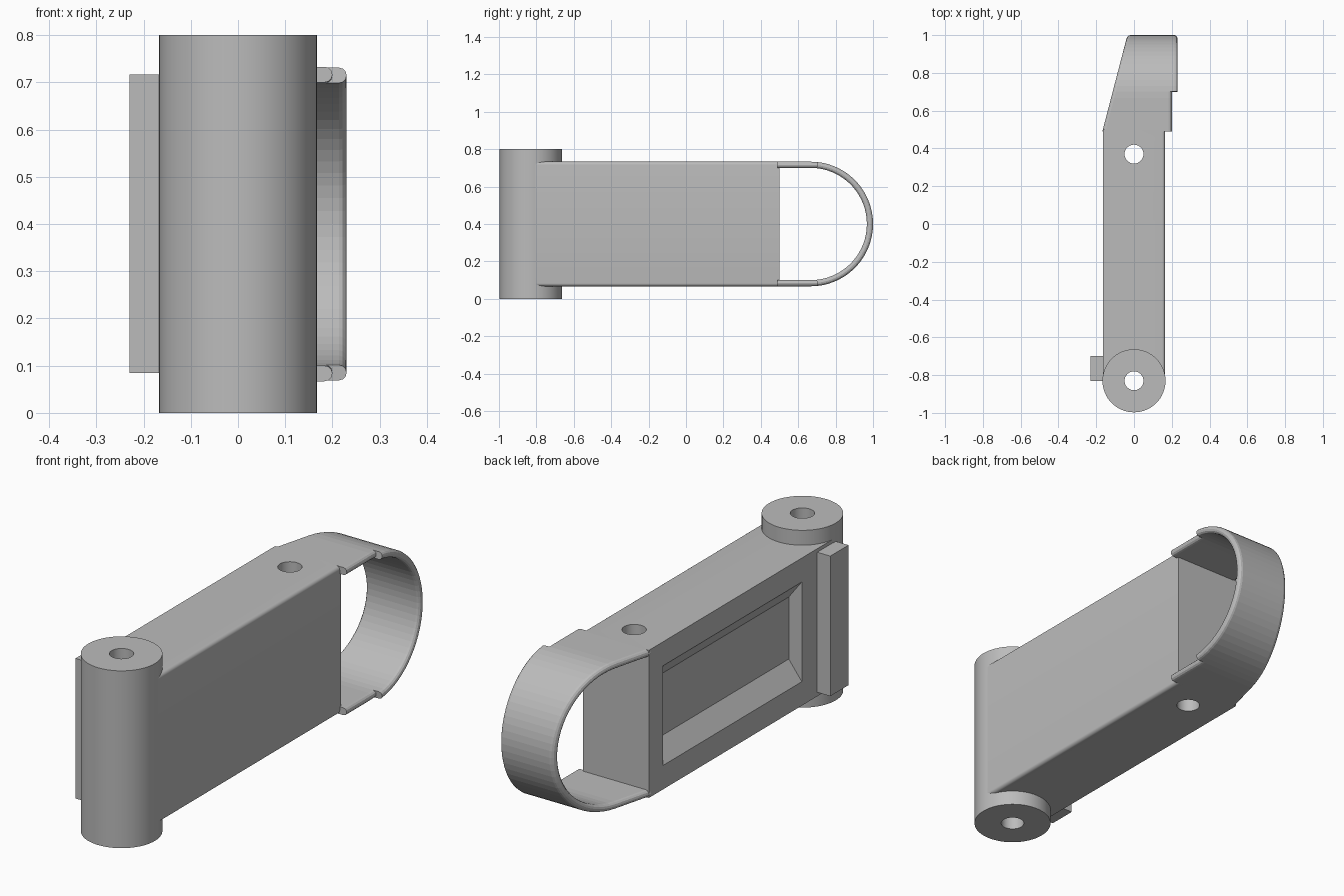
import bpy, bmesh, math
from mathutils import Vector

if "Cube" in bpy.data.objects:
    bpy.data.objects.remove(bpy.data.objects["Cube"], do_unlink=True)

gray = bpy.data.materials.new("plain gray")
gray.use_nodes = True
gray.diffuse_color = (0.5, 0.5, 0.5, 1)
gray.node_tree.nodes["Principled BSDF"].inputs["Base Color"].default_value = (0.5, 0.5, 0.5, 1)

BOTTOM, TOP, HALF = 0.067, 0.733, 0.165
THICK = 0.033
END = 0.5


def loft(name, rings):
    """Closed solid through a list of equally sized point rings."""
    bm = bmesh.new()
    rows = [[bm.verts.new(p) for p in ring] for ring in rings]
    n = len(rows[0])
    for a, b in zip(rows, rows[1:]):
        for i in range(n):
            j = (i + 1) % n
            bm.faces.new((a[i], a[j], b[j], b[i]))
    bm.faces.new(rows[0][::-1])
    bm.faces.new(rows[-1])
    bmesh.ops.recalc_face_normals(bm, faces=bm.faces)
    mesh = bpy.data.meshes.new(name)
    bm.to_mesh(mesh)
    bm.free()
    mesh.materials.append(gray)
    obj = bpy.data.objects.new(name, mesh)
    bpy.context.collection.objects.link(obj)
    return obj


def cylinder(name, y, radius, z0, z1, sides=64):
    turn = [math.tau * i / sides for i in range(sides)]
    return loft(name, [[(radius * math.cos(t), y + radius * math.sin(t), z) for t in turn]
                       for z in (z0, z1)])


def box(name, x, y, z):
    return loft(name, [[(px, y[0], z[0]), (px, y[1], z[0]), (px, y[1], z[1]), (px, y[0], z[1])]
                       for px in x])


def activate(obj):
    bpy.ops.object.select_all(action='DESELECT')
    obj.select_set(True)
    bpy.context.view_layer.objects.active = obj


def cut(obj, cutter):
    mod = obj.modifiers.new("cut", 'BOOLEAN')
    mod.operation, mod.solver, mod.object = 'DIFFERENCE', 'EXACT', cutter
    activate(obj)
    bpy.ops.object.modifier_apply(modifier=mod.name)


def smooth(obj):
    activate(obj)
    bpy.ops.object.shade_smooth_by_angle(angle=math.radians(30))


# Arm body: profile with the two left-hand long edges rounded
r = THICK / 2
profile = [(-HALF, BOTTOM)]
for zc, start in ((BOTTOM + r, -90), (TOP - r, 0)):
    for i in range(7):
        t = math.radians(start + 15 * i)
        profile.append((HALF - r + r * math.cos(t), zc + r * math.sin(t)))
profile.append((-HALF, TOP))
body = loft("arm_body", [[(x, y, z) for x, z in profile] for y in (-0.83, END)])

# Pivot barrel
barrel = cylinder("pivot_barrel", -0.83, 0.167, 0, 0.8)

# Recess with sloping upper and lower walls, and the pin holes
slope = [(-0.23, 0.09), (-0.10, 0.26), (-0.10, 0.54), (-0.23, 0.71)]
recess = loft("recess_cutter", [[(x, y, z) for x, z in slope] for y in (-0.59, 0.4)])
pivot_drill = cylinder("pivot_drill", -0.83, 0.05, -0.1, 0.9, 32)
arm_drill = cylinder("arm_drill", 0.37, 0.05, -0.1, 0.9, 32)
for tool in (recess, pivot_drill, arm_drill):
    cut(body, tool)
cut(barrel, pivot_drill)
for tool in (recess, pivot_drill, arm_drill):
    bpy.data.objects.remove(tool, do_unlink=True)
smooth(body)
smooth(barrel)

# Side strip beside the barrel
box("side_strip", (-0.23, -0.15), (-0.83, -0.70), (0.085, 0.717))

# Loop band: pill-shaped section swept along a U path, wider past the step
MID_Z, ARC_Y = 0.4, 0.667
R = TOP - MID_Z - r
STEP = 0.7
NARROW, WIDE = 0.2, 0.23


def section(y, z, ny, nz, x_high):
    slant = lambda yy: -HALF + 0.26 * (yy - END)
    ring = []
    for side, start in ((1, -90), (-1, 90)):
        for i in range(7):
            t = math.radians(start + 30 * i)
            off = r * math.sin(t)
            py, pz = y + ny * off, z + nz * off
            edge = x_high - r if side > 0 else slant(py) + r
            ring.append(Vector((edge + r * math.cos(t), py, pz)))
    return ring


step_angle = math.asin((STEP - ARC_Y) / R)
arc = [step_angle + (math.pi - 2 * step_angle) * i / 32 for i in range(33)]


def on_arc(t, x_high):
    ny, nz = math.sin(t), -math.cos(t)
    return section(ARC_Y + R * ny, MID_Z + R * nz, ny, nz, x_high)


rings = [section(END - 0.01, MID_Z - R, 0, -1, NARROW), on_arc(0, NARROW), on_arc(arc[0], NARROW)]
rings += [on_arc(t, WIDE) for t in arc]
rings += [on_arc(arc[-1], NARROW), on_arc(math.pi, NARROW),
          section(END - 0.01, MID_Z + R, 0, 1, NARROW)]
loft("loop_band", rings)
